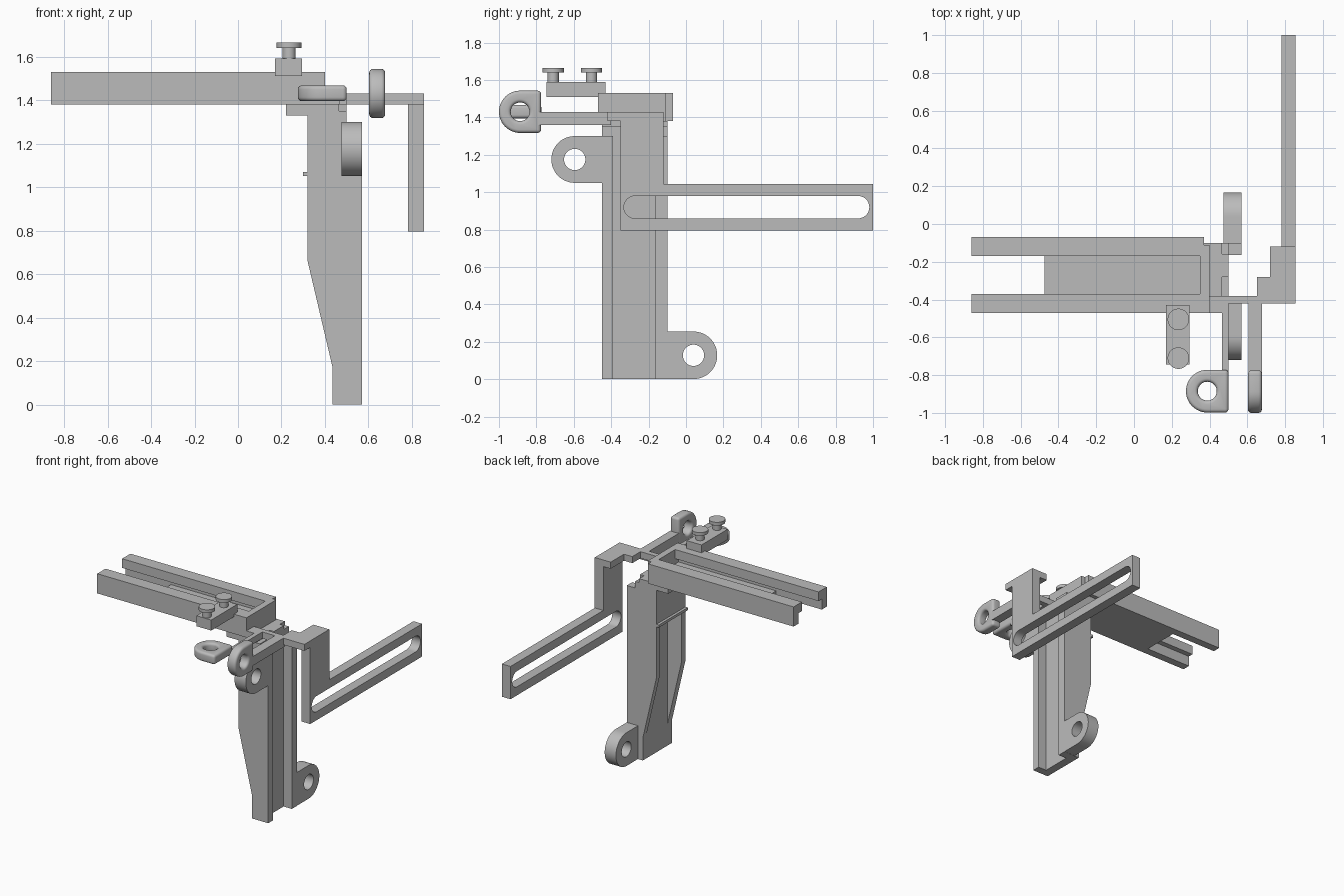
import bpy, bmesh
from math import cos, sin, radians
from mathutils import Vector

cube = bpy.data.objects.get("Cube")
if cube:
    bpy.data.objects.remove(cube, do_unlink=True)

GREY = (0.5, 0.5, 0.5, 1)
mat = bpy.data.materials.new("plain grey")
mat.use_nodes = True
mat.diffuse_color = GREY
mat.node_tree.nodes["Principled BSDF"].inputs["Base Color"].default_value = GREY


def arc(cx, cy, r, start, end, n=24):
    angles = [radians(start + (end - start) * i / n) for i in range(n + 1)]
    return [(cx + r * cos(a), cy + r * sin(a)) for a in angles]


def circle(cx, cy, r):
    return arc(cx, cy, r, 0, 360, 40)[:-1]


def rect(a, b, c, d):
    return [(a, c), (b, c), (b, d), (a, d)]


def prism(name, axis, outline, lo, hi):
    """Extrude a 2D outline along an axis; x takes (y,z), y takes (x,z), z takes (x,y)."""
    place = {"x": lambda u, v: (lo, u, v),
             "y": lambda u, v: (u, lo, v),
             "z": lambda u, v: (u, v, lo)}[axis]
    bm = bmesh.new()
    face = bm.faces.new([bm.verts.new(place(u, v)) for u, v in outline])
    top = bmesh.ops.extrude_face_region(bm, geom=[face])["geom"]
    step = Vector([(hi - lo) * (axis == a) for a in "xyz"])
    bmesh.ops.translate(bm, vec=step, verts=[v for v in top if isinstance(v, bmesh.types.BMVert)])
    bmesh.ops.recalc_face_normals(bm, faces=bm.faces)
    mesh = bpy.data.meshes.new(name)
    bm.to_mesh(mesh)
    bm.free()
    mesh.materials.append(mat)
    obj = bpy.data.objects.new(name, mesh)
    bpy.context.collection.objects.link(obj)
    return obj


def box(name, x0, x1, y0, y1, z0, z1):
    return prism(name, "z", rect(x0, x1, y0, y1), z0, z1)


def finish(obj, cutters=(), bevel=0):
    """Cut, round and bake the modifiers, then drop the cutters."""
    for c in cutters:
        c.hide_render = True
        m = obj.modifiers.new("cut", "BOOLEAN")
        m.operation, m.solver, m.object = "DIFFERENCE", "EXACT", c
    if bevel:
        m = obj.modifiers.new("round", "BEVEL")
        m.width, m.segments, m.use_clamp_overlap = bevel, 4, False
        m.limit_method, m.angle_limit = "ANGLE", radians(40)
    bpy.context.view_layer.update()
    baked = bpy.data.meshes.new_from_object(obj.evaluated_get(bpy.context.evaluated_depsgraph_get()))
    obj.modifiers.clear()
    obj.data = baked
    for c in cutters:
        bpy.data.objects.remove(c, do_unlink=True)
    smooth(obj)


def smooth(obj):
    bpy.ops.object.select_all(action="DESELECT")
    obj.select_set(True)
    bpy.context.view_layer.objects.active = obj
    bpy.ops.object.shade_smooth_by_angle(angle=radians(30))


# Tapered post with a front-to-back channel on one side and a pocket on the other
post = prism("post", "y", [(.435, 0), (.57, 0), (.57, 1.3), (.5, 1.3), (.5, 1.35), (.465, 1.35),
                           (.465, 1.38), (.32, 1.38), (.32, .66), (.435, .17)], -.45, -.10)
finish(post, [box("channel_cutter", .5, .7, -.39, -.165, -.1, 1.5),
              box("pocket_cutter", .2, .435, -.40, -.14, .17, 1.05)])
box("pocket_ledge", .30, .33, -.45, -.10, 1.05, 1.07)
box("post_shoulder", .22, .33, -.45, -.10, 1.33, 1.38)
box("post_tab", .43, .5, -.28, -.16, 1.3, 1.38)

# Hinge lugs on the post
front_lug = prism("front_lug", "x", arc(-.595, 1.175, .125, 90, 270) + [(-.43, 1.05), (-.43, 1.3)], .475, .57)
finish(front_lug, [prism("lug_cutter", "x", circle(-.595, 1.175, .057), .3, .8)])
rear_lug = prism("rear_lug", "x", arc(.04, .128, .127, -90, 90) + [(-.12, .255), (-.12, .001)], .475, .57)
finish(rear_lug, [prism("lug_cutter", "x", circle(.04, .128, .057), .3, .8)])

# Twin rails with overhanging lips, joined by a floor and an end wall
lip = [(.2, 1.38), (.2, 1.53), (.1, 1.53), (.1, 1.46), (.14, 1.46), (.14, 1.38)]
for name, side, end in (("rear_rail", 1, .37), ("front_rail", -1, .40)):
    prism(name, "x", [(-.27 + side * y, z) for y, z in lip], -.86, end)
box("rail_floor", -.475, .36, -.42, -.12, 1.38, 1.42)
box("rail_end_wall", .35, .40, -.47, -.11, 1.38, 1.53)

# Clamp pad with two thumb knobs
box("clamp_pad", .17, .295, -.745, -.43, 1.51, 1.59)
for i, y in enumerate((-.505, -.71)):
    for part, r, lo, hi in (("stem", .03, 1.58, 1.64), ("head", .057, 1.64, 1.665)):
        smooth(prism(f"knob_{part}_{i + 1}", "z", circle(.235, y, r), lo, hi))

# Rounded eyelets on short arms
flat_eyelet = prism("flat_eyelet", "z", arc(.388, -.885, .113, 90, 270) + [(.5, -.998), (.5, -.772)], 1.395, 1.467)
finish(flat_eyelet, [prism("eye_cutter", "z", circle(.388, -.885, .05), 1.2, 1.6)], .018)
upright_eyelet = prism("upright_eyelet", "x", arc(-.887, 1.43, .113, 90, 270) + [(-.775, 1.317), (-.775, 1.543)],
                       .603, .677)
finish(upright_eyelet, [prism("eye_cutter", "x", circle(-.887, 1.43, .05), .5, .8)], .018)
box("flat_eyelet_arm", .465, .5, -.79, -.38, 1.38, 1.43)
box("upright_eyelet_arm", .605, .677, -.79, -.40, 1.36, 1.43)
box("arm_root", .39, .47, -.47, -.38, 1.38, 1.43)

# Stepped bridge out to the slotted arm
prism("stepped_bridge", "z", [(.39, -.42), (.855, -.42), (.855, -.12), (.72, -.12), (.72, -.28),
                              (.65, -.28), (.65, -.38), (.39, -.38)], 1.38, 1.43)
slotted_arm = prism("slotted_arm", "x", [(-.35, .795), (1, .795), (1, 1.045), (-.12, 1.045),
                                         (-.12, 1.40), (-.35, 1.40)], .782, .855)
slot = arc(-.272, .92, .06, 90, 270) + arc(.92, .92, .06, -90, 90)
finish(slotted_arm, [prism("slot_cutter", "x", slot, .6, 1)])
